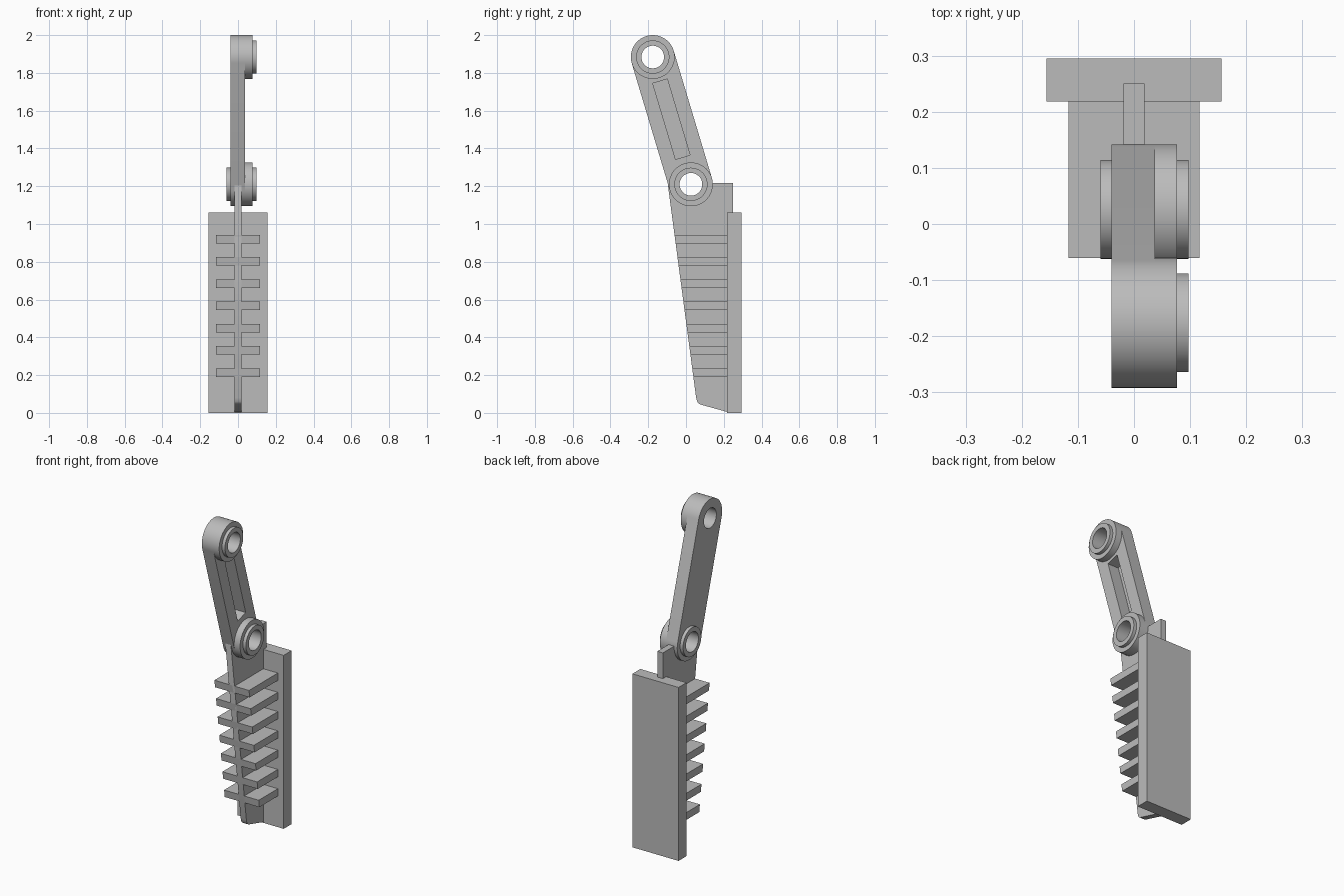
import bpy, bmesh, math

cube = bpy.data.objects.get("Cube")
if cube:
    bpy.data.objects.remove(cube, do_unlink=True)

grey = bpy.data.materials.new("plain_grey")
grey.use_nodes = True
grey.diffuse_color = (0.5, 0.5, 0.5, 1)
grey.node_tree.nodes["Principled BSDF"].inputs["Base Color"].default_value = (0.5, 0.5, 0.5, 1)

LOWER = (0.026, 1.21)
UPPER = (-0.176, 1.884)
HEAD_R, COLLAR_R, BORE_R = 0.116, 0.088, 0.06


def prism(name, profile, x0, x1):
    """Extrude a (y, z) outline along x."""
    bm = bmesh.new()
    face = bm.faces.new([bm.verts.new((x0, y, z)) for y, z in profile])
    new = bmesh.ops.extrude_face_region(bm, geom=[face])["geom"]
    bmesh.ops.translate(bm, vec=(x1 - x0, 0, 0),
                        verts=[v for v in new if isinstance(v, bmesh.types.BMVert)])
    bmesh.ops.recalc_face_normals(bm, faces=bm.faces)
    mesh = bpy.data.meshes.new(name)
    bm.to_mesh(mesh)
    bm.free()
    mesh.materials.append(grey)
    obj = bpy.data.objects.new(name, mesh)
    bpy.context.collection.objects.link(obj)
    return obj


def arc(centre, radius, start=0, sweep=2 * math.pi, steps=64):
    return [(centre[0] + radius * math.cos(start + sweep * i / steps),
             centre[1] + radius * math.sin(start + sweep * i / steps))
            for i in range(steps + (sweep < 6))]


def cut(obj, *cutters):
    for cutter in cutters:
        mod = obj.modifiers.new("cut", "BOOLEAN")
        mod.operation = "DIFFERENCE"
        mod.solver = "EXACT"
        mod.object = cutter
        bpy.context.view_layer.objects.active = obj
        bpy.ops.object.modifier_apply(modifier=mod.name)


def ring(name, centre, radius, x0, x1):
    """Hollow collar built as a closed band."""
    bm = bmesh.new()
    loops = [[bm.verts.new((x, y, z)) for y, z in arc(centre, r)]
             for x, r in ((x0, radius), (x1, radius), (x1, BORE_R), (x0, BORE_R))]
    for k in range(4):
        a, b = loops[k], loops[(k + 1) % 4]
        for i in range(len(a)):
            j = (i + 1) % len(a)
            bm.faces.new((a[i], a[j], b[j], b[i]))
    bmesh.ops.recalc_face_normals(bm, faces=bm.faces)
    mesh = bpy.data.meshes.new(name)
    bm.to_mesh(mesh)
    bm.free()
    mesh.materials.append(grey)
    obj = bpy.data.objects.new(name, mesh)
    bpy.context.collection.objects.link(obj)
    return obj


def front_edge(z):
    """Sloping front of the web and fins."""
    return -0.095 + (1.2 - z) * 0.1327


# Helpers for the bores and the recess
lower_bore = prism("lower_bore_cutter", arc(LOWER, BORE_R), -0.2, 0.2)
upper_bore = prism("upper_bore_cutter", arc(UPPER, BORE_R), -0.2, 0.2)
dy, dz = UPPER[0] - LOWER[0], UPPER[1] - LOWER[1]
length = math.hypot(dy, dz)
dy, dz = dy / length, dz / length


def along(t, s):
    return (LOWER[0] + dy * t + dz * s, LOWER[1] + dz * t - dy * s)


pocket = prism("recess_cutter",
               [along(t, s) for t, s in ((0.15, -0.04), (0.15, 0.04), (0.57, 0.04), (0.57, -0.04))],
               -0.036, 0.2)

# Link arm: a rounded bar with a recess and two bores
angle = math.atan2(dz, dy)
outline = (arc(UPPER, HEAD_R, angle - math.pi / 2, math.pi, 32)
           + arc(LOWER, HEAD_R, angle + math.pi / 2, math.pi, 32))
arm = prism("link_arm", outline, -0.04, 0.037)
cut(arm, pocket, lower_bore, upper_bore)

# Raised heads and stepped collars
parts = [arm]
for name, centre in (("lower", LOWER), ("upper", UPPER)):
    parts.append(ring(name + "_head", centre, HEAD_R, 0.037, 0.077))
    parts.append(ring(name + "_collar", centre, COLLAR_R, 0.077, 0.097))
parts.append(ring("lower_inner_collar", LOWER, COLLAR_R, -0.06, -0.04))

# Central web with a rounded toe and a tab behind the joint
web = prism("web", [(-0.095, 1.2), (front_edge(0.08), 0.08), (0.059, 0.06), (0.066, 0.05),
                    (0.078, 0.044), (0.225, 0.003), (0.25, 0.003), (0.25, 1.217), (-0.09, 1.217)],
            -0.019, 0.019)
cut(web, lower_bore)
parts.append(web)

# Fins across the web
for i in range(7):
    z0 = 0.19 + i * 0.1178
    z1 = z0 + 0.045
    parts.append(prism("fin_%d" % (i + 1),
                       [(front_edge(z0), z0), (0.225, z0), (0.225, z1), (front_edge(z1), z1)],
                       -0.117, 0.117))

# Back plate
parts.append(prism("back_plate", [(0.218, 0), (0.295, 0), (0.295, 1.06), (0.218, 1.06)],
                   -0.156, 0.156))

for helper in (lower_bore, upper_bore, pocket):
    bpy.data.objects.remove(helper, do_unlink=True)

bpy.ops.object.select_all(action="DESELECT")
for obj in parts:
    obj.select_set(True)
bpy.context.view_layer.objects.active = arm
bpy.ops.object.shade_smooth_by_angle(angle=math.radians(30))
